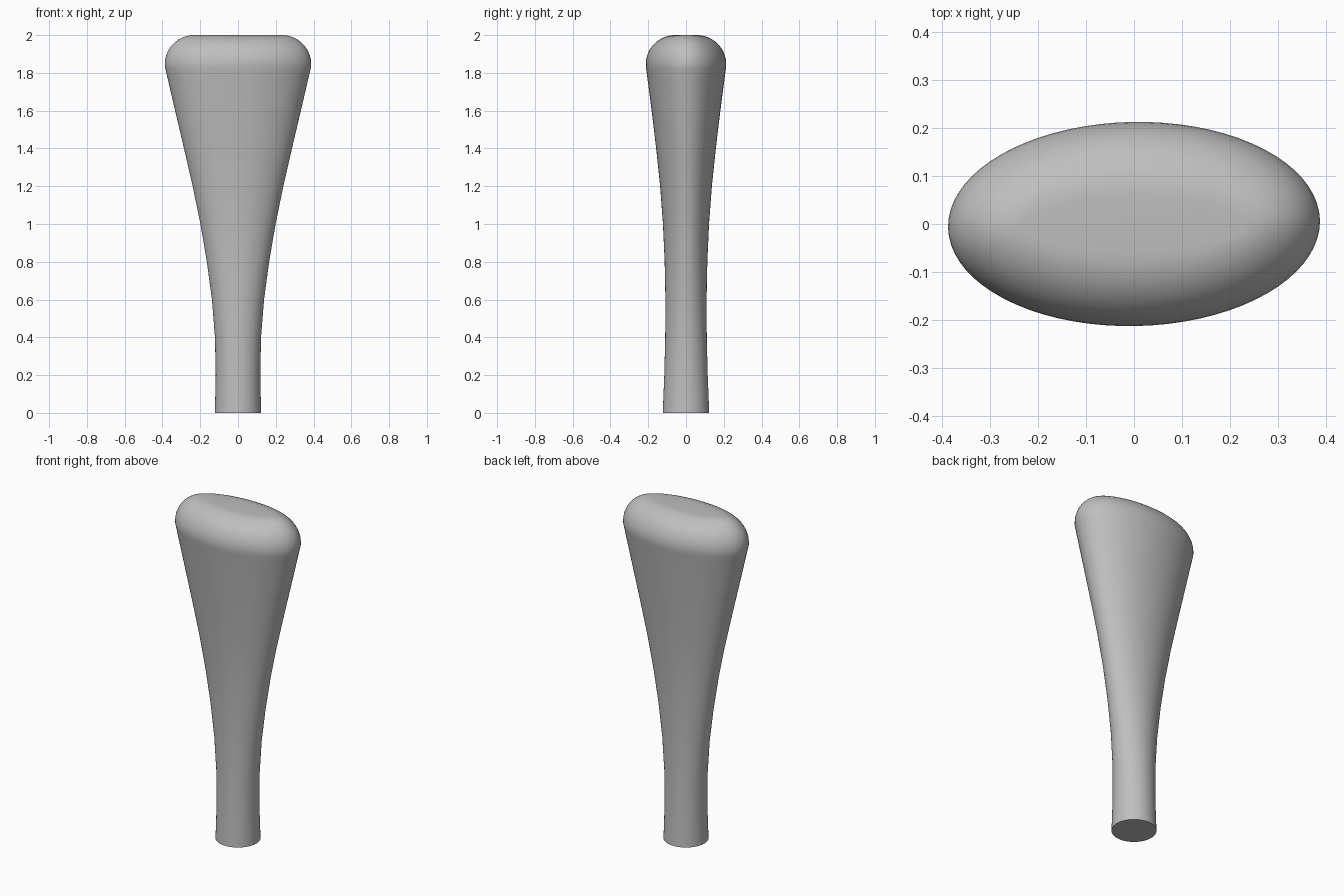
import bpy, bmesh
from math import sin, cos, pi, radians

cube = bpy.data.objects.get("Cube")
if cube:
    bpy.data.objects.remove(cube, do_unlink=True)

SIDES = 72
TWIST = 0.02

# Body sections: height, half width, half depth
sections = [
    (0.0, 0.123, 0.123), (0.1, 0.12, 0.119), (0.2, 0.118, 0.115),
    (0.4, 0.122, 0.11), (0.6, 0.138, 0.109), (0.8, 0.165, 0.113),
    (1.0, 0.199, 0.122), (1.2, 0.24, 0.137), (1.4, 0.286, 0.158),
    (1.6, 0.333, 0.182), (1.815, 0.383, 0.21),
]

# Rounded shoulder that rolls in to the flat top
RADIUS, STEPS = 0.155, 14
for i in range(STEPS + 1):
    a = radians(-4 + 94 * i / STEPS)
    inset = RADIUS * (1 - cos(a))
    sections.append((2 - RADIUS + RADIUS * sin(a), 0.388 - inset, 0.213 - inset))

# Loft the elliptical sections
bm = bmesh.new()
rings = []
for z, rx, ry in sections:
    ring = []
    for k in range(SIDES):
        t = 2 * pi * k / SIDES
        x, y = rx * cos(t), ry * sin(t)
        ring.append(bm.verts.new((x * cos(TWIST) - y * sin(TWIST),
                                  x * sin(TWIST) + y * cos(TWIST), z)))
    rings.append(ring)
for low, high in zip(rings, rings[1:]):
    for k in range(SIDES):
        n = (k + 1) % SIDES
        bm.faces.new((low[k], low[n], high[n], high[k]))

# Flat end caps
bm.faces.new(rings[0][::-1])
bm.faces.new(rings[-1])
bmesh.ops.recalc_face_normals(bm, faces=bm.faces)

mesh = bpy.data.meshes.new("flared_handle")
bm.to_mesh(mesh)
bm.free()
handle = bpy.data.objects.new("flared_handle", mesh)
bpy.context.collection.objects.link(handle)

# Plain grey finish
grey = bpy.data.materials.new("plain_grey")
grey.use_nodes = True
colour = (0.52, 0.52, 0.52, 1)
grey.diffuse_color = colour
grey.node_tree.nodes["Principled BSDF"].inputs["Base Color"].default_value = colour
mesh.materials.append(grey)

# Smooth sides with a crisp bottom rim
bpy.ops.object.select_all(action="DESELECT")
handle.select_set(True)
bpy.context.view_layer.objects.active = handle
bpy.ops.object.shade_smooth_by_angle(angle=radians(35))
